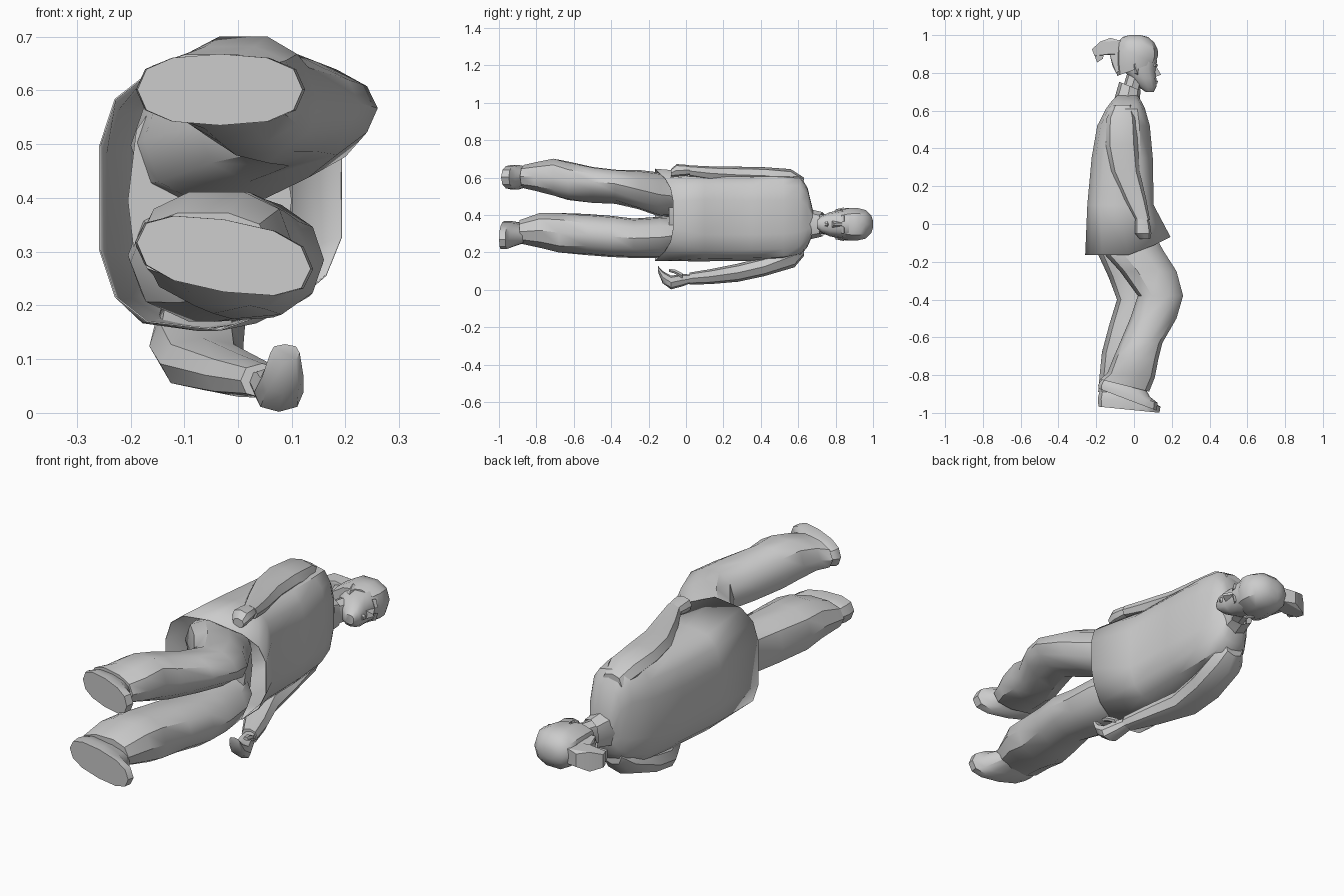
import bpy, bmesh, math

cube = bpy.data.objects.get("Cube")
if cube:
    bpy.data.objects.remove(cube, do_unlink=True)

grey = bpy.data.materials.new("light grey")
grey.use_nodes = True
grey.diffuse_color = (0.6, 0.6, 0.6, 1)
grey.node_tree.nodes["Principled BSDF"].inputs["Base Color"].default_value = (0.6, 0.6, 0.6, 1)


def finish(name, bm, angle=38):
    bmesh.ops.recalc_face_normals(bm, faces=bm.faces)
    me = bpy.data.meshes.new(name)
    bm.to_mesh(me)
    bm.free()
    ob = bpy.data.objects.new(name, me)
    bpy.context.collection.objects.link(ob)
    me.materials.append(grey)
    bpy.ops.object.select_all(action='DESELECT')
    ob.select_set(True)
    bpy.context.view_layer.objects.active = ob
    bpy.ops.object.shade_smooth_by_angle(angle=math.radians(angle))
    return ob


def loft(name, sections, n=10, power=0.85, open_start=False, phase=0):
    """Skin rings along y. Section: y, x0, x1, z0, z1, [y slope, z slope, front taper]."""
    bm = bmesh.new()
    rings = []
    for s in sections:
        y, x0, x1, z0, z1 = s[:5]
        ys, zs, taper = (list(s[5:]) + [0, 0, 0])[:3]
        cx, cz, rx, rz = (x0 + x1) / 2, (z0 + z1) / 2, (x1 - x0) / 2, (z1 - z0) / 2
        ring = []
        for i in range(n):
            a = 2 * math.pi * (i + phase) / n
            c, d = math.cos(a), math.sin(a)
            dx = rx * math.copysign(abs(c) ** power, c)
            dz = rz * math.copysign(abs(d) ** power, d) * (1 - taper * max(0, dx / rx))
            ring.append(bm.verts.new((cx + dx, y + ys * dx, cz + dz + zs * dx)))
        rings.append(ring)
    for a, b in zip(rings, rings[1:]):
        for i in range(n):
            j = (i + 1) % n
            bm.faces.new((a[i], a[j], b[j], b[i]))
    if not open_start:
        bm.faces.new(rings[0])
    bm.faces.new(rings[-1])
    return finish(name, bm)


def hull(name, points):
    bm = bmesh.new()
    for p in points:
        bm.verts.new(p)
    bmesh.ops.convex_hull(bm, input=bm.verts)
    return finish(name, bm, 25)


# Jacket, open at the hem
jacket = loft("jacket", [
    (-0.165, -0.262, 0.197, 0.153, 0.647, 0, 0, 0.25),
    (0.10, -0.25, 0.107, 0.152, 0.625),
    (0.35, -0.227, 0.102, 0.155, 0.617),
    (0.52, -0.197, 0.086, 0.16, 0.617),
    (0.61, -0.15, 0.06, 0.18, 0.61),
    (0.65, -0.12, 0.04, 0.23, 0.545),
    (0.68, -0.09, 0.02, 0.30, 0.42)], n=14, power=0.62, open_start=True, phase=0.5)
# Lift the front of the hem
for v in jacket.data.vertices[:14]:
    v.co.y += 0.5 * max(0, v.co.x)
solid = jacket.modifiers.new("cloth thickness", 'SOLIDIFY')
solid.thickness = 0.003
solid.offset = -1

# Trousers: seat, then both legs from hip to ankle
loft("trouser_seat", [
    (0.02, -0.20, 0.06, 0.18, 0.60),
    (-0.09, -0.205, 0.10, 0.175, 0.615, 0, 0, 0.2)], n=12, power=0.75)
loft("upper_leg_trouser", [
    (-0.04, -0.20, 0.10, 0.385, 0.61, 0, 0, 0.3),
    (-0.14, -0.175, 0.155, 0.385, 0.632, 0, 0, 0.2),
    (-0.25, -0.075, 0.225, 0.425, 0.645, 0, 0, 0.2),
    (-0.38, 0.02, 0.26, 0.46, 0.65, 0, 0.1, 0.35),
    (-0.50, -0.02, 0.225, 0.465, 0.665, 0, 0.1, 0.35),
    (-0.63, -0.075, 0.15, 0.475, 0.69, 0, 0, 0.15),
    (-0.71, -0.11, 0.13, 0.50, 0.705),
    (-0.80, -0.14, 0.11, 0.525, 0.685, -0.1),
    (-0.855, -0.18, 0.08, 0.54, 0.67, -0.25)])
loft("lower_leg_trouser", [
    (-0.04, -0.205, 0.10, 0.185, 0.40, 0, 0, 0.2),
    (-0.14, -0.20, 0.145, 0.165, 0.395, 0, 0, 0.2),
    (-0.28, -0.135, 0.157, 0.165, 0.385, 0, 0, 0.2),
    (-0.40, -0.09, 0.16, 0.17, 0.40, 0, 0, 0.2),
    (-0.53, -0.13, 0.135, 0.18, 0.41, 0, 0, 0.2),
    (-0.68, -0.17, 0.11, 0.195, 0.415),
    (-0.78, -0.18, 0.10, 0.22, 0.415),
    (-0.89, -0.19, 0.06, 0.245, 0.375)])

# Shoes with flat soles, the upper one with its heel raised
loft("upper_shoe", [
    (-0.82, -0.15, 0.04, 0.565, 0.643, -0.2),
    (-0.875, -0.18, 0.085, 0.545, 0.663, -0.3),
    (-0.90, -0.19, 0.125, 0.535, 0.668, -0.3),
    (-0.93, -0.187, 0.12, 0.535, 0.668, -0.38)], n=12, power=0.8)
loft("lower_shoe", [
    (-0.85, -0.135, 0.04, 0.255, 0.335),
    (-0.91, -0.18, 0.10, 0.235, 0.355, -0.25, -0.15),
    (-0.945, -0.192, 0.14, 0.225, 0.36, -0.13, -0.15),
    (-0.983, -0.188, 0.135, 0.225, 0.36, -0.1, -0.15)], n=12, power=0.8)

# Sleeves
loft("lower_sleeve", [
    (0.63, -0.11, -0.01, 0.18, 0.27),
    (0.58, -0.15, 0.015, 0.12, 0.25),
    (0.42, -0.165, 0.01, 0.073, 0.175),
    (0.28, -0.145, 0.012, 0.043, 0.14),
    (0.13, -0.06, 0.06, 0.03, 0.11),
    (0.02, 0.005, 0.085, 0.028, 0.092)], n=8)
loft("upper_sleeve", [
    (0.63, -0.11, -0.01, 0.51, 0.60),
    (0.56, -0.145, 0.012, 0.54, 0.645),
    (0.42, -0.15, 0.02, 0.565, 0.655),
    (0.28, -0.12, 0.03, 0.57, 0.658),
    (0.13, -0.05, 0.065, 0.585, 0.66),
    (0.02, 0.01, 0.085, 0.605, 0.665)], n=8)

# Hands, curled fingers and thumb
loft("lower_hand", [
    (0.04, 0.02, 0.07, 0.04, 0.08),
    (-0.02, 0.025, 0.095, 0.018, 0.085),
    (-0.08, 0.03, 0.122, 0.002, 0.075),
    (-0.125, 0.045, 0.122, 0.035, 0.10),
    (-0.15, 0.06, 0.115, 0.095, 0.128)], n=8)
loft("lower_thumb", [
    (-0.02, 0.06, 0.10, 0.06, 0.09),
    (-0.06, 0.08, 0.115, 0.085, 0.11),
    (-0.09, 0.09, 0.115, 0.095, 0.112)], n=6)
loft("upper_hand", [
    (0.05, 0.01, 0.07, 0.62, 0.66),
    (0.0, 0.005, 0.085, 0.61, 0.668),
    (-0.05, 0.005, 0.092, 0.605, 0.672),
    (-0.08, 0.03, 0.085, 0.605, 0.645)], n=8)

# Neck and stand-up collar
loft("neck", [
    (0.64, -0.085, 0.015, 0.295, 0.41),
    (0.72, -0.06, 0.035, 0.298, 0.402),
    (0.80, -0.035, 0.06, 0.298, 0.402)], n=8)
loft("collar", [
    (0.73, -0.078, 0.035, 0.285, 0.415, -0.4),
    (0.665, -0.10, 0.03, 0.27, 0.43, -0.2),
    (0.63, -0.11, 0.03, 0.255, 0.445)], n=8, open_start=True)

# Face and skull
loft("face", [
    (0.70, 0.06, 0.105, 0.328, 0.372),
    (0.725, 0.025, 0.118, 0.305, 0.395),
    (0.77, -0.02, 0.118, 0.285, 0.415),
    (0.82, -0.06, 0.115, 0.276, 0.424),
    (0.86, -0.08, 0.122, 0.272, 0.428),
    (0.92, -0.08, 0.11, 0.275, 0.425)], n=12)

# Hair cap, tilted lower at the nape
loft("hair", [
    (0.82, -0.09, 0.115, 0.268, 0.432, 0.35),
    (0.865, -0.097, 0.128, 0.26, 0.44, 0.25),
    (0.915, -0.097, 0.125, 0.26, 0.44, 0.1),
    (0.96, -0.09, 0.108, 0.27, 0.43),
    (0.99, -0.06, 0.075, 0.30, 0.40),
    (1.0, -0.025, 0.035, 0.33, 0.37)], n=10)

# Tied hair bun hanging behind the head
hull("hair_bun", [(x, y, 0.35 + s * w) for s in (-1, 1) for x, y, w in (
    (-0.07, 0.97, 0.035), (-0.125, 0.985, 0.03), (-0.18, 0.965, 0.045),
    (-0.222, 0.925, 0.03), (-0.21, 0.89, 0.03), (-0.13, 0.90, 0.045), (-0.07, 0.90, 0.035))])
hull("hair_bun_tail", [(x, y, 0.35 + s * w) for s in (-1, 1) for x, y, w in (
    (-0.222, 0.925, 0.03), (-0.195, 0.855, 0.02), (-0.165, 0.875, 0.03), (-0.15, 0.94, 0.035))])
hull("nape_hair", [(x, y, 0.35 + s * w) for s in (-1, 1) for x, y, w in (
    (-0.13, 0.90, 0.03), (-0.115, 0.84, 0.025), (-0.095, 0.80, 0.035), (-0.05, 0.83, 0.05),
    (-0.06, 0.93, 0.045))])

# Nose and lips
hull("nose", [(0.115, 0.84, 0.343), (0.115, 0.84, 0.357), (0.143, 0.79, 0.345),
              (0.143, 0.79, 0.355), (0.11, 0.778, 0.33), (0.11, 0.778, 0.37)])
hull("lips", [(0.128, 0.757, 0.345), (0.128, 0.757, 0.355), (0.122, 0.742, 0.345),
              (0.122, 0.742, 0.355), (0.10, 0.75, 0.322), (0.10, 0.75, 0.378), (0.10, 0.77, 0.35)])

# Brows and ears on both sides
for side, s in (("upper", 1), ("lower", -1)):
    hull(side + "_brow", [(x, y, 0.35 + s * z) for x, y, z in (
        (0.128, 0.845, 0.012), (0.118, 0.845, 0.05), (0.122, 0.832, 0.012),
        (0.108, 0.832, 0.05), (0.09, 0.85, 0.03))])
    hull(side + "_ear", [(x, y, 0.35 + s * z) for x, y, z in (
        (0.0, 0.85, 0.07), (0.03, 0.85, 0.07), (0.02, 0.79, 0.065), (0.0, 0.80, 0.065),
        (0.0, 0.845, 0.09), (0.018, 0.80, 0.08))])
